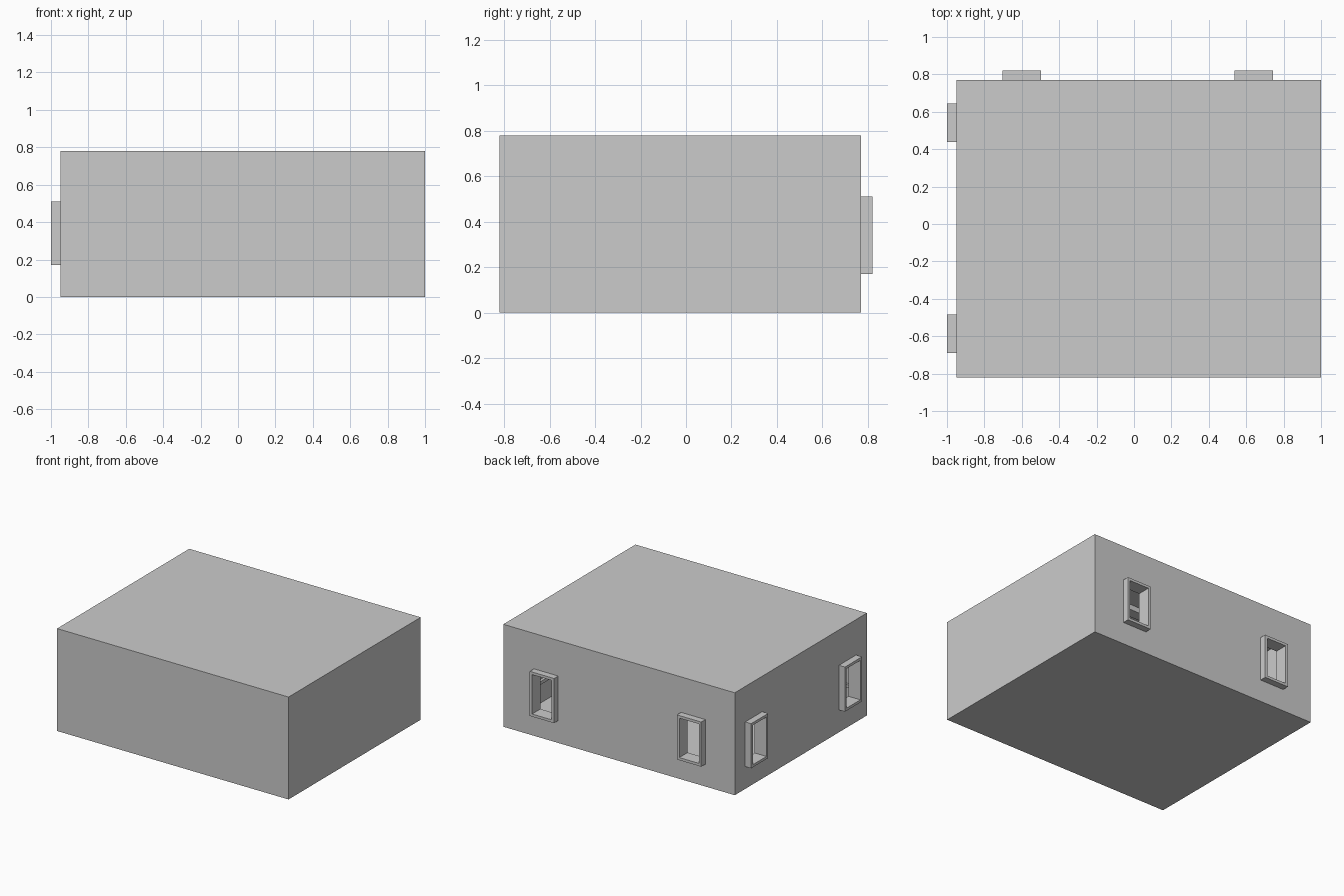
import bpy

if "Cube" in bpy.data.objects:
    bpy.data.objects.remove(bpy.data.objects["Cube"])

X0, X1, Y0, Y1, H = -0.95, 1.0, -0.82, 0.77, 0.78   # outer shell
T = 0.05                                            # wall thickness
Z0, Z1, W, BAR = 0.17, 0.51, 0.205, 0.02            # window frames


def box(name, lo, hi):
    size = [b - a for a, b in zip(lo, hi)]
    mid = [(a + b) / 2 for a, b in zip(lo, hi)]
    bpy.ops.mesh.primitive_cube_add(size=1, location=mid)
    ob = bpy.context.object
    ob.name = name
    ob.scale = size
    bpy.ops.object.transform_apply(location=False, rotation=False, scale=True)
    return ob


def cut(target, cutter):
    mod = target.modifiers.new("cut", 'BOOLEAN')
    mod.operation = 'DIFFERENCE'
    mod.solver = 'EXACT'
    mod.object = cutter
    bpy.context.view_layer.objects.active = target
    bpy.ops.object.modifier_apply(modifier=mod.name)


def remove(ob):
    bpy.data.objects.remove(ob, do_unlink=True)


# Hollow room shell
shell = box("room_shell", (X0, Y0, 0), (X1, Y1, H))
room = box("room_cutter", (X0 + T, Y0 + T, T), (X1 - T, Y1 - T, H - T))
cut(shell, room)
remove(room)

# Windows: a projecting frame and an opening through frame and wall
for side, centers in (("back", (-0.6, 0.64)), ("left", (-0.587, 0.542))):
    for i, c in enumerate(centers):
        a, b = c - W / 2, c + W / 2
        if side == "back":
            frame_lo, frame_hi = (a, Y1, Z0), (b, Y1 + T, Z1)
            hole_lo = (a + BAR, Y1 - 2 * T, Z0 + BAR)
            hole_hi = (b - BAR, Y1 + 2 * T, Z1 - BAR)
        else:
            frame_lo, frame_hi = (X0 - T, a, Z0), (X0, b, Z1)
            hole_lo = (X0 - 2 * T, a + BAR, Z0 + BAR)
            hole_hi = (X0 + 2 * T, b - BAR, Z1 - BAR)
        frame = box(f"{side}_window_frame_{i + 1}", frame_lo, frame_hi)
        hole = box("window_cutter", hole_lo, hole_hi)
        cut(frame, hole)
        cut(shell, hole)
        remove(hole)

# Inside rails on the front and right walls
box("front_wall_rail", (X0 + T, Y0 + T, 0.205), (X1 - T, Y0 + T + 0.02, 0.23))
box("right_wall_rail", (X1 - T - 0.02, Y0 + T + 0.02, 0.205), (X1 - T, Y1 - T, 0.23))

# Ceiling beam
box("ceiling_beam", (X0 + T, 0.17, H - T - 0.04), (X1 - T, 0.25, H - T))
